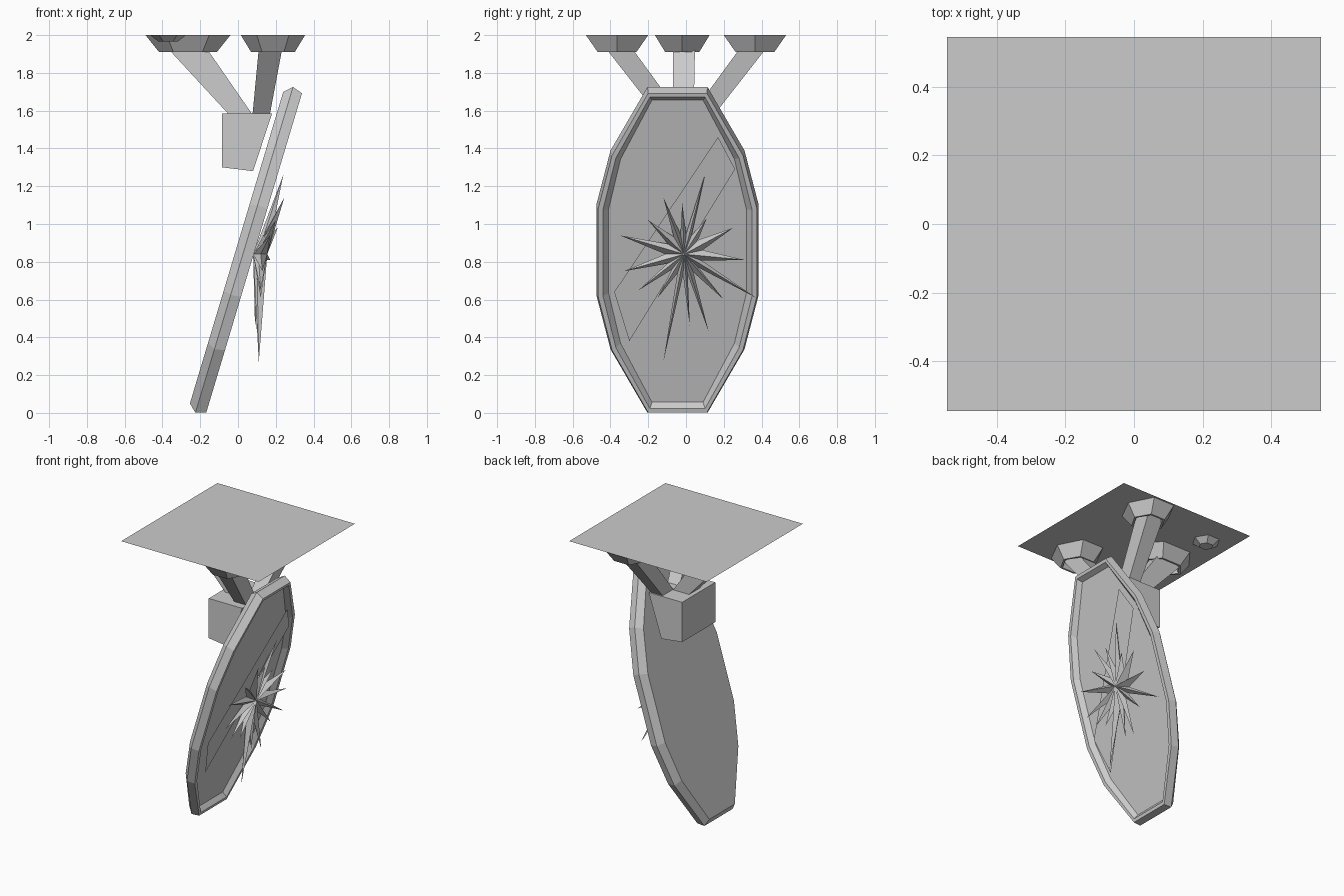
import bpy
from math import cos, sin, pi, atan2, hypot
from mathutils import Vector

if "Cube" in bpy.data.objects:
    bpy.data.objects.remove(bpy.data.objects["Cube"])


def make(name, verts, faces):
    me = bpy.data.meshes.new(name)
    me.from_pydata([tuple(v) for v in verts], [], faces)
    me.update()
    ob = bpy.data.objects.new(name, me)
    bpy.context.collection.objects.link(ob)
    return ob


def loft(name, rings, cap_start=True, cap_end=True):
    """Bridge a list of equal-length rings and cap the ends."""
    n = len(rings[0])
    verts = [v for r in rings for v in r]
    faces = [(k * n + i, k * n + (i + 1) % n, (k + 1) * n + (i + 1) % n, (k + 1) * n + i)
             for k in range(len(rings) - 1) for i in range(n)]
    if cap_start:
        faces.append(tuple(reversed(range(n))))
    if cap_end:
        faces.append(tuple(range((len(rings) - 1) * n, len(rings) * n)))
    return make(name, verts, faces)


# Tilted frame of the mirror: up axis, outward normal, centre of the rear plane
UP = Vector((0.287, 0, 0.958))
OUT = Vector((0.958, 0, -0.287))
MID = Vector((-0.0075, -0.045, 0.875))

# Mirror body: twelve-sided outline, rim bevels and recessed glass
quarter = [(1, 0.276), (0.825, 0.61), (0.37, 1)]
outline = quarter + [(-a, b) for a, b in reversed(quarter)]
outline += [(-a, -b) for a, b in outline]


def mirror_ring(w, h, n):
    return [MID + Vector((0, a * w, 0)) + UP * (b * h) + OUT * n for a, b in outline]


loft("mirror_body", [mirror_ring(*p) for p in [
    (0.39, 0.861, 0), (0.43, 0.90, 0.042), (0.42, 0.882, 0.097),
    (0.395, 0.86, 0.097), (0.365, 0.835, 0.065)]])

# Reflection strip: a flat diagonal sheet just in front of the glass
strip = []
for y, z in [(-0.38, 0.64), (-0.30, 0.38), (0.26, 1.29), (0.17, 1.46)]:
    n = 0.101
    u = (z - MID.z - OUT.z * n) / UP.z
    p = MID + UP * u + OUT * n
    strip.append((p.x, y, p.z))
make("reflection_strip", strip, [(0, 1, 2, 3)])

# Impact burst: tips as (y, z, x), with valleys between neighbouring tips
C = Vector((0.13, -0.01, 0.84))
tips = [(0.10, 1.26, 0.24), (-0.02, 1.11, 0.23), (-0.12, 1.14, 0.245), (-0.20, 1.02, 0.20),
        (-0.35, 0.94, 0.17), (-0.33, 0.75, 0.13), (-0.25, 0.65, 0.12), (-0.15, 0.61, 0.12),
        (-0.12, 0.27, 0.11), (0.02, 0.46, 0.09), (0.12, 0.43, 0.10), (0.20, 0.60, 0.12),
        (0.37, 0.61, 0.10), (0.31, 0.81, 0.17), (0.25, 0.98, 0.21), (0.11, 1.03, 0.20)]
tips.sort(key=lambda t: atan2(t[1] - C.z, t[0] - C.y))
angles = [atan2(t[1] - C.z, t[0] - C.y) for t in tips]
ring = []
for i, (y, z, x) in enumerate(tips):
    ring.append(Vector((x, y, z)))
    a, b = angles[i], angles[(i + 1) % len(tips)]
    if b < a:
        b += 2 * pi
    m = (a + b) / 2
    ring.append(Vector((0.12 + 0.02 * sin(m), C.y + 0.10 * cos(m), C.z + 0.11 * sin(m))))
N = len(ring)
faces = [(i, (i + 1) % N, N) for i in range(N)] + [((i + 1) % N, i, N + 1) for i in range(N)]
make("impact_burst", ring + [C + Vector((0.025, 0, 0)), C - Vector((0.05, 0, 0))], faces)

# Mounting block behind the mirror
profile = [(-0.085, 1.30), (0.08, 1.28), (0.18, 1.585), (-0.085, 1.585)]
loft("mounting_block", [[(x, y, z) for x, z in profile] for y in (0.165, -0.21)])

# Ceiling plate
S = 0.545
make("ceiling_plate", [(-S, -S, 2), (S, -S, 2), (S, S, 2), (-S, S, 2)], [(0, 1, 2, 3)])


def poly(cx, cy, rx, ry, z, sides=6):
    return [(cx + rx * cos(2 * pi * i / sides), cy + ry * sin(2 * pi * i / sides) / sin(pi / 3), z)
            for i in range(sides)]


def rect(cx, cy, hx, hy, z):
    return [(cx - hx, cy - hy, z), (cx + hx, cy - hy, z), (cx + hx, cy + hy, z), (cx - hx, cy + hy, z)]


def ceiling_base(name, x, y, rx, ry):
    """Upturned six-sided collar with a shallow socket."""
    loft(name, [poly(x, y, rx, ry, 2), poly(x, y, rx * 0.68, ry * 0.62, 1.91),
                poly(x, y, rx * 0.60, ry * 0.54, 1.91), poly(x, y, rx * 0.5, ry * 0.45, 1.95)])


# Side struts, side collars and small ceiling studs, mirrored in y
for side, s in (("left", -1), ("right", 1)):
    ceiling_base("collar_" + side, 0.185, s * 0.365, 0.17, 0.165)
    loft("strut_" + side, [rect(0.12, s * 0.075, 0.045, 0.06, 1.56),
                           rect(0.175, s * 0.37, 0.063, 0.07, 1.95)])
    loft("ceiling_stud_" + side, [poly(-0.37, s * 0.30, 0.095, 0.08, 2),
                                  poly(-0.37, s * 0.30, 0.05, 0.04, 1.965)])

# Rear strut and collar
ceiling_base("collar_rear", -0.265, -0.02, 0.225, 0.145)
loft("strut_rear", [rect(0.03, -0.015, 0.06, 0.055, 1.56),
                    rect(-0.285, -0.01, 0.105, 0.058, 1.95)])
